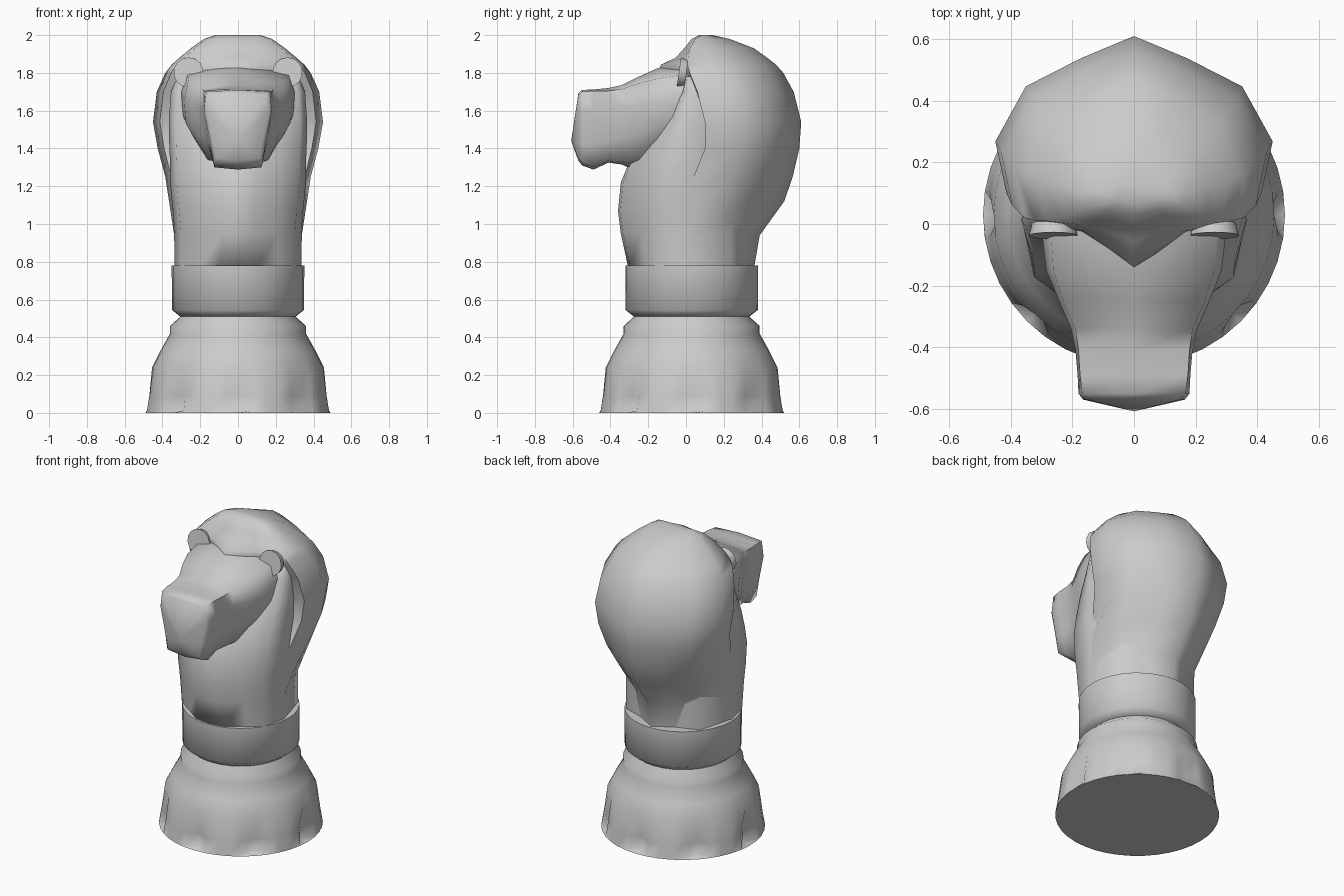
import bpy, bmesh, math
from mathutils import Matrix, Vector

if "Cube" in bpy.data.objects:
    bpy.data.objects.remove(bpy.data.objects["Cube"])

CY = 0.03  # centre of the pedestal in y


def finish(name, bm, angle=60):
    bmesh.ops.recalc_face_normals(bm, faces=bm.faces[:])
    me = bpy.data.meshes.new(name)
    bm.to_mesh(me)
    bm.free()
    ob = bpy.data.objects.new(name, me)
    bpy.context.collection.objects.link(ob)
    bpy.ops.object.select_all(action='DESELECT')
    bpy.context.view_layer.objects.active = ob
    ob.select_set(True)
    bpy.ops.object.shade_smooth_by_angle(angle=math.radians(angle))
    return ob


def skin(name, rings, tip=None, angle=60):
    """Bridge closed rings of points; cap both ends, the first one optionally to a tip."""
    bm = bmesh.new()
    loops = [[bm.verts.new(p) for p in r] for r in rings]
    n = len(loops[0])
    for a, b in zip(loops, loops[1:]):
        for i in range(n):
            j = (i + 1) % n
            bm.faces.new((a[i], a[j], b[j], b[i]))
    if tip:
        t = bm.verts.new(tip)
        for i in range(n):
            bm.faces.new((loops[0][i], loops[0][(i + 1) % n], t))
    else:
        bm.faces.new(loops[0])
    bm.faces.new(loops[-1])
    return finish(name, bm, angle)


def mirrored(half):
    """Half section from centre line to centre line -> full closed section."""
    return half + [(-x, y, z) for x, y, z in reversed(half[1:-1])]


def lathe(name, profile, seg, dents=(), angle=40):
    """Turned part; eight columns are pushed in by the dent depth of their row."""
    rings = []
    for k, (r, z) in enumerate(profile):
        d = dents[k] if k < len(dents) else 0
        ring = []
        for i in range(seg):
            a = 2 * math.pi * i / seg
            q = r - (d if i % (seg // 8) == 0 else 0)
            ring.append((q * math.sin(a), CY - q * math.cos(a), z))
        rings.append(ring)
    return skin(name, rings, angle=angle)


# flared pedestal with eight dents around its foot
lathe("pedestal", [(.49, 0), (.488, .012), (.475, .09), (.455, .24), (.41, .33),
                   (.36, .42), (.36, .46), (.305, .51), (.30, .56)],
      40, (0, .055, .04, 0), 75)

# collar band
lathe("collar", [(.30, .505), (.35, .545), (.351, .78), (.30, .78)], 32, angle=60)

# neck and chest: z, half width, front y, half width of the flat chest
neck = []
for z, w, f, c in [(.765, .335, -.305, .10), (.95, .335, -.345, .08), (1.07, .345, -.36, .08),
                   (1.22, .36, -.345, .09), (1.33, .36, -.3, .11), (1.45, .365, -.22, .15),
                   (1.56, .365, -.13, .18), (1.7, .355, -.03, .2), (1.78, .32, .0, .2)]:
    neck.append(mirrored([(0, f, z), (c, f + .012, z), (.62 * w, f * .7, z),
                          (.9 * w, f * .5, z), (w, .03 + f * .1, z), (.8 * w, .24, z), (0, .33, z)]))
skin("neck", neck, angle=80)

# mane: z, half width, front edge y, back y, centre front y
mane = []
for z, w, e, b, f in [(.765, .335, -.17, .36, -.1), (.94, .338, -.19, .39, -.1),
                      (1.12, .365, -.11, .52, 0), (1.25, .385, .04, .565, .05),
                      (1.4, .425, .1, .6, .1), (1.54, .45, .1, .61, .1),
                      (1.7, .43, .06, .57, 0), (1.8, .385, .02, .515, -.155),
                      (1.845, .35, .01, .475, -.13), (1.88, .31, .01, .43, -.055),
                      (1.93, .25, .02, .36, -.01), (1.98, .18, .05, .23, .03),
                      (2.0, .12, .08, .14, .07)]:
    d = b - e
    k = .8 if z < 1.2 else .92
    mane.append(mirrored([(0, f, z), (.45 * w, f * .25 + e * .75, z), (k * w, e, z),
                          (w, e + .33 * d, z), (.78 * w, e + .68 * d, z),
                          (.38 * w, e + .86 * d, z), (0, b, z)]))
skin("mane", mane, angle=65)

# head and muzzle: y, then (x, z) half section from top to chin
head = []
for y, pts in [
    (-.57, [(0, 1.69), (.15, 1.685), (.165, 1.6), (.13, 1.43), (.115, 1.35), (0, 1.335)]),
    (-.55, [(0, 1.71), (.168, 1.7), (.18, 1.6), (.145, 1.42), (.13, 1.325), (0, 1.31)]),
    (-.49, [(0, 1.712), (.175, 1.705), (.183, 1.6), (.15, 1.42), (.125, 1.3), (0, 1.288)]),
    (-.41, [(0, 1.72), (.18, 1.705), (.19, 1.6), (.16, 1.44), (.13, 1.335), (0, 1.325)]),
    (-.34, [(0, 1.735), (.19, 1.715), (.205, 1.62), (.18, 1.46), (.14, 1.335), (0, 1.315)]),
    (-.25, [(0, 1.78), (.23, 1.745), (.245, 1.63), (.225, 1.48), (.16, 1.34), (0, 1.27)]),
    (-.15, [(0, 1.825), (.262, 1.77), (.285, 1.65), (.275, 1.53), (.2, 1.4), (0, 1.3)]),
    (-.02, [(0, 1.855), (.27, 1.79), (.3, 1.7), (.3, 1.6), (.22, 1.45), (0, 1.35)]),
    (.14, [(0, 1.86), (.27, 1.78), (.3, 1.7), (.3, 1.6), (.22, 1.45), (0, 1.35)]),
]:
    head.append(mirrored([(x, y, z) for x, z in pts]))
skin("head", head, tip=(0, -.608, 1.44), angle=75)

# round ears
for s, side in ((1, "right"), (-1, "left")):
    bm = bmesh.new()
    bmesh.ops.create_cone(bm, cap_ends=True, segments=14, radius1=.07, radius2=.08, depth=.04)
    m = (Matrix.Translation(Vector((s * .262, -.018, 1.8)))
         @ Matrix.Rotation(math.radians(82), 4, 'X'))
    bmesh.ops.transform(bm, matrix=m, verts=bm.verts[:])
    finish("ear_" + side, bm, 40)
